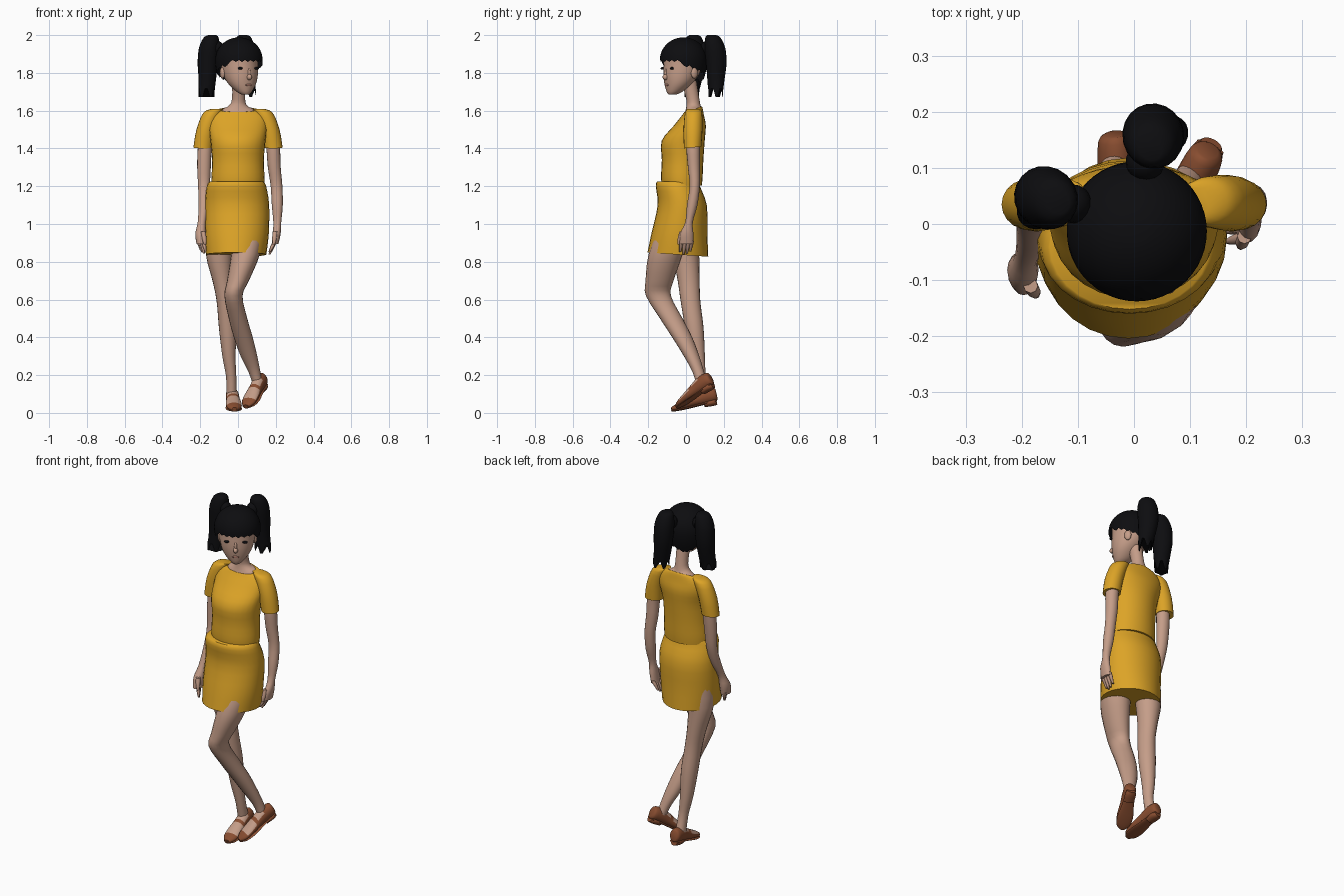
import bpy, bmesh, math
from mathutils import Matrix, Vector

cube = bpy.data.objects.get("Cube")
if cube:
    bpy.data.objects.remove(cube, do_unlink=True)


def material(name, r, g, b):
    m = bpy.data.materials.new(name)
    m.use_nodes = True
    m.diffuse_color = (r, g, b, 1)
    bsdf = m.node_tree.nodes["Principled BSDF"]
    bsdf.inputs["Base Color"].default_value = (r, g, b, 1)
    bsdf.inputs["Roughness"].default_value = 0.8
    return m


SKIN = material("skin", 0.56, 0.34, 0.25)
YELLOW = material("yellow cloth", 0.72, 0.37, 0.02)
BLACK = material("black hair", 0.004, 0.004, 0.005)
BROWN = material("brown leather", 0.25, 0.075, 0.03)
LIP = material("lip", 0.42, 0.2, 0.15)
parts = []


def finish(name, bm, mats, matrix):
    bmesh.ops.recalc_face_normals(bm, faces=bm.faces)
    bm.transform(matrix)
    mesh = bpy.data.meshes.new(name)
    bm.to_mesh(mesh)
    bm.free()
    for m in mats:
        mesh.materials.append(m)
    obj = bpy.data.objects.new(name, mesh)
    bpy.context.collection.objects.link(obj)
    parts.append(obj)
    return obj


def skin_rows(name, rows, mats, matrix=Matrix(), caps=(True, True), rule=None):
    """Bridge closed rows of points into a surface."""
    bm = bmesh.new()
    loops = [[bm.verts.new(p) for p in row] for row in rows]
    n = len(rows[0])
    for a, b in zip(loops, loops[1:]):
        for i in range(n):
            j = (i + 1) % n
            bm.faces.new((a[i], a[j], b[j], b[i]))
    if caps[0]:
        bm.faces.new(loops[0])
    if caps[1]:
        bm.faces.new(loops[-1])
    if rule:
        bmesh.ops.recalc_face_normals(bm, faces=bm.faces)
        for f in bm.faces:
            f.material_index = rule(f.calc_center_median(), f.normal)
    return finish(name, bm, mats, matrix)


def catmull(a, b, c, d, t):
    return 0.5 * (2 * b + (c - a) * t + (2 * a - 5 * b + 4 * c - d) * t * t
                  + (3 * b - a - 3 * c + d) * t ** 3)


def loft(name, rings, mats, n=20, steps=3, side=1, jag=0, **kw):
    """Smooth loft through rings of (z, x, y, x radius, y radius, tilt)."""
    r = [tuple(q) + (0,) * (6 - len(q)) for q in rings]
    r = [r[0]] + r + [r[-1]]
    path = []
    for i in range(1, len(r) - 2):
        for s in range(steps):
            path.append([catmull(*v, s / steps) for v in zip(*r[i - 1:i + 3])])
    path.append(r[-1])
    rows = []
    for z, x, y, rx, ry, tilt in path:
        row = []
        for k in range(n):
            a = math.tau * k / n
            dy = ry * math.sin(a)
            row.append(Vector((side * (x + rx * math.cos(a)), y + dy, z + tilt * dy)))
        rows.append(row)
    for k, p in enumerate(rows[-1]):
        p.z += jag * (1 if k % 4 < 2 else -1)
    return skin_rows(name, rows, mats, **kw)


def blob(name, mat, centre, size, matrix=Matrix()):
    bm = bmesh.new()
    bmesh.ops.create_uvsphere(bm, u_segments=14, v_segments=8, radius=1)
    return finish(name, bm, [mat], matrix @ Matrix.Translation(centre) @ Matrix.Diagonal((*size, 1)))


# Clothes
loft("shirt", [(1.205, 0, -.022, .138, .106), (1.25, 0, -.022, .14, .11),
               (1.34, 0, -.018, .137, .11), (1.44, 0, -.015, .145, .114),
               (1.52, 0, .02, .155, .085), (1.575, 0, .037, .152, .058),
               (1.603, 0, .04, .115, .048, .2), (1.605, 0, .04, .088, .043, .4)],
     [YELLOW], n=28)
loft("skirt", [(1.225, -.008, -.04, .142, .112), (1.2, -.008, -.043, .157, .117),
               (1.1, -.005, -.02, .17, .13), (.95, -.007, -.035, .17, .148),
               (.838, -.01, -.043, .16, .161, -.07)], [YELLOW], n=28)
for side, label in ((1, "left"), (-1, "right")):
    loft(label + "_sleeve", [(1.61, .105, .04, .03, .03), (1.59, .135, .04, .048, .045),
                             (1.5, .17, .037, .05, .05), (1.405, .186, .035, .05, .046, .1)],
         [YELLOW], side=side)

# Neck
loft("neck", [(1.57, 0, .035, .1, .05), (1.605, 0, .038, .086, .043, .3),
              (1.625, 0, .04, .05, .038), (1.66, .003, .036, .035, .035),
              (1.76, .005, .015, .036, .04)], [SKIN])

# Head, turned towards the left
HEAD = Matrix.Translation((.005, -.013, 0)) @ Matrix.Rotation(math.radians(30), 4, "Z")
loft("head", [(1.685, 0, -.068, .018, .02), (1.7, 0, -.055, .04, .042),
              (1.74, 0, -.035, .073, .07), (1.79, 0, -.015, .092, .095),
              (1.86, 0, 0, .1, .107), (1.92, 0, 0, .098, .104), (1.96, 0, 0, .06, .06)],
     [SKIN], n=28, matrix=HEAD)
blob("nose", SKIN, (0, -.107, 1.778), (.013, .02, .016), HEAD)
blob("nose_bridge", SKIN, (0, -.103, 1.8), (.009, .012, .03), HEAD)
blob("mouth", LIP, (0, -.104, 1.736), (.02, .005, .006), HEAD)
for side, label in ((1, "left"), (-1, "right")):
    blob(label + "_eye", BLACK, (side * .05, -.1, 1.824), (.014, .008, .007), HEAD)
    blob(label + "_ear", SKIN, (side * .094, .012, 1.8), (.012, .02, .03), HEAD)


# Hair cap with a jagged fringe and a lower nape
def hairline(angle):
    deg = math.degrees(angle)
    if deg < 55:
        return 1.863
    if deg < 75:
        return 1.835
    return 1.835 - .085 * (deg - 75) / 105


rows, count = [], 48
for k in range(11):
    row = []
    for i in range(count):
        a = math.tau * i / count
        line = hairline(min(a, math.tau - a)) + .005 * (-1) ** i
        z = 1.987 - (1.987 - line) * (1 - math.cos((k + .4) / 10.4 * math.pi / 2))
        h = (z - 1.87) / (.118 if z > 1.87 else .2)
        r = .125 * math.sqrt(max(0, 1 - h * h))
        row.append(Vector((r * math.sin(a), -r * math.cos(a), z)))
    rows.append(row)
skin_rows("hair_cap", rows, [BLACK], HEAD, caps=(True, False))

# Pigtails
for side, label in ((1, "left"), (-1, "right")):
    loft(label + "_pigtail", [(2.0, .095, .118, .02, .025), (1.985, .1, .122, .04, .042),
                              (1.93, .108, .13, .053, .056), (1.85, .113, .135, .053, .055),
                              (1.77, .118, .13, .047, .046), (1.695, .128, .122, .044, .036)],
         [BLACK], side=side, jag=.022, matrix=HEAD)
    blob(label + "_hair_tie", BLACK, (side * .075, .1, 1.93), (.035, .035, .04), HEAD)

# Arms
loft("left_arm", [(1.5, .17, .04, .035, .036), (1.4, .186, .038, .036, .036),
                  (1.3, .192, .042, .034, .032), (1.2, .204, .046, .031, .027),
                  (1.1, .208, .033, .029, .028), (1.01, .208, .016, .021, .02),
                  (.95, .205, .004, .021, .035), (.895, .197, .002, .017, .036)], [SKIN], n=16)
loft("right_arm", [(1.5, -.165, .04, .035, .036), (1.4, -.176, .032, .037, .036),
                   (1.3, -.18, .025, .036, .032), (1.2, -.18, .015, .031, .027),
                   (1.1, -.181, -.02, .028, .028), (1.01, -.192, -.06, .021, .021),
                   (.95, -.198, -.082, .028, .034), (.895, -.197, -.092, .023, .035)], [SKIN], n=16)


# Fingers and thumbs
def fingers(label, palm, spread, curl):
    for i in range(4):
        base = palm + spread * (i - 1.5) * .018
        tip = base + curl + Vector((0, 0, .012 * abs(i - 1.3)))
        rings = [(p.z, p.x, p.y, r, r) for p, r in
                 ((base, .011), (base.lerp(tip, .55) - curl * .08, .01), (tip, .005))]
        loft(f"{label}_finger_{i + 1}", rings, [SKIN], n=8)
    root = palm - spread * .026 + Vector((0, 0, .05))
    end = palm - spread * .042 + curl * .25
    loft(label + "_thumb", [(p.z, p.x, p.y, r, r) for p, r in
                            ((root, .013), (root.lerp(end, .6), .012), (end, .006))], [SKIN], n=8)


fingers("left", Vector((.197, .004, .91)), Vector((0, 1, 0)), Vector((-.03, -.008, -.075)))
fingers("right", Vector((-.196, -.088, .91)), Vector((-.45, .85, 0)), Vector((.012, -.012, -.07)))

# Legs: the left one is bent forward, the right one is straight
loft("left_leg", [(1.0, .06, -.06, .08, .08), (.84, .04, -.108, .076, .09),
                  (.7, 0, -.14, .058, .074), (.62, -.024, -.146, .048, .066),
                  (.5, 0, -.078, .049, .06), (.4, .028, -.02, .05, .053),
                  (.3, .058, .03, .044, .041), (.22, .086, .064, .032, .031),
                  (.15, .105, .085, .026, .03)], [SKIN])
loft("right_leg", [(1.0, -.09, -.01, .075, .08), (.84, -.1, 0, .07, .07),
                   (.7, -.083, .014, .052, .058), (.59, -.067, .024, .046, .052),
                   (.45, -.055, .044, .046, .049), (.3, -.048, .062, .035, .038),
                   (.19, -.036, .077, .027, .029), (.09, -.034, .1, .028, .034)], [SKIN])


# Shoes with an open instep and a strap
def instep(c, normal):
    bare = .065 < c.z < .11 or .135 < c.z < .205
    return 1 if bare and normal.y > .45 else 0


def shoe(label, heel, toe):
    forward = (Vector(toe) - Vector(heel)).normalized()
    across = Vector((0, 0, 1)).cross(forward).normalized()
    up = forward.cross(across)
    frame = Matrix((across, up, forward)).transposed().to_4x4()
    frame.translation = heel
    loft(label + "_shoe", [(0, 0, .042, .018, .028), (.012, 0, .04, .031, .038),
                           (.06, 0, .042, .035, .042), (.11, 0, .036, .036, .034),
                           (.17, 0, .027, .042, .025), (.22, 0, .02, .037, .018),
                           (.25, 0, .016, .015, .01)],
         [BROWN, SKIN], n=24, matrix=frame, rule=instep)
    loft(label + "_heel", [(.008, 0, .005, .02, .02), (.03, 0, .003, .03, .02),
                           (.075, 0, .005, .028, .018)], [BROWN], n=4 * 4, matrix=frame)
    loft(label + "_sole", [(.01, 0, .008, .026, .008), (.1, 0, .006, .033, .007),
                           (.17, 0, .004, .043, .006), (.225, 0, .006, .036, .006),
                           (.252, 0, .01, .013, .006)], [BROWN], matrix=frame)


shoe("left", (.142, .15, .15), (.04, -.055, .012))
shoe("right", (-.034, .17, .06), (-.018, -.075, .003))

# Smooth shading that keeps hems and edges crisp
bpy.ops.object.select_all(action="DESELECT")
for obj in parts:
    obj.select_set(True)
bpy.context.view_layer.objects.active = parts[0]
bpy.ops.object.shade_smooth_by_angle(angle=math.radians(50))
